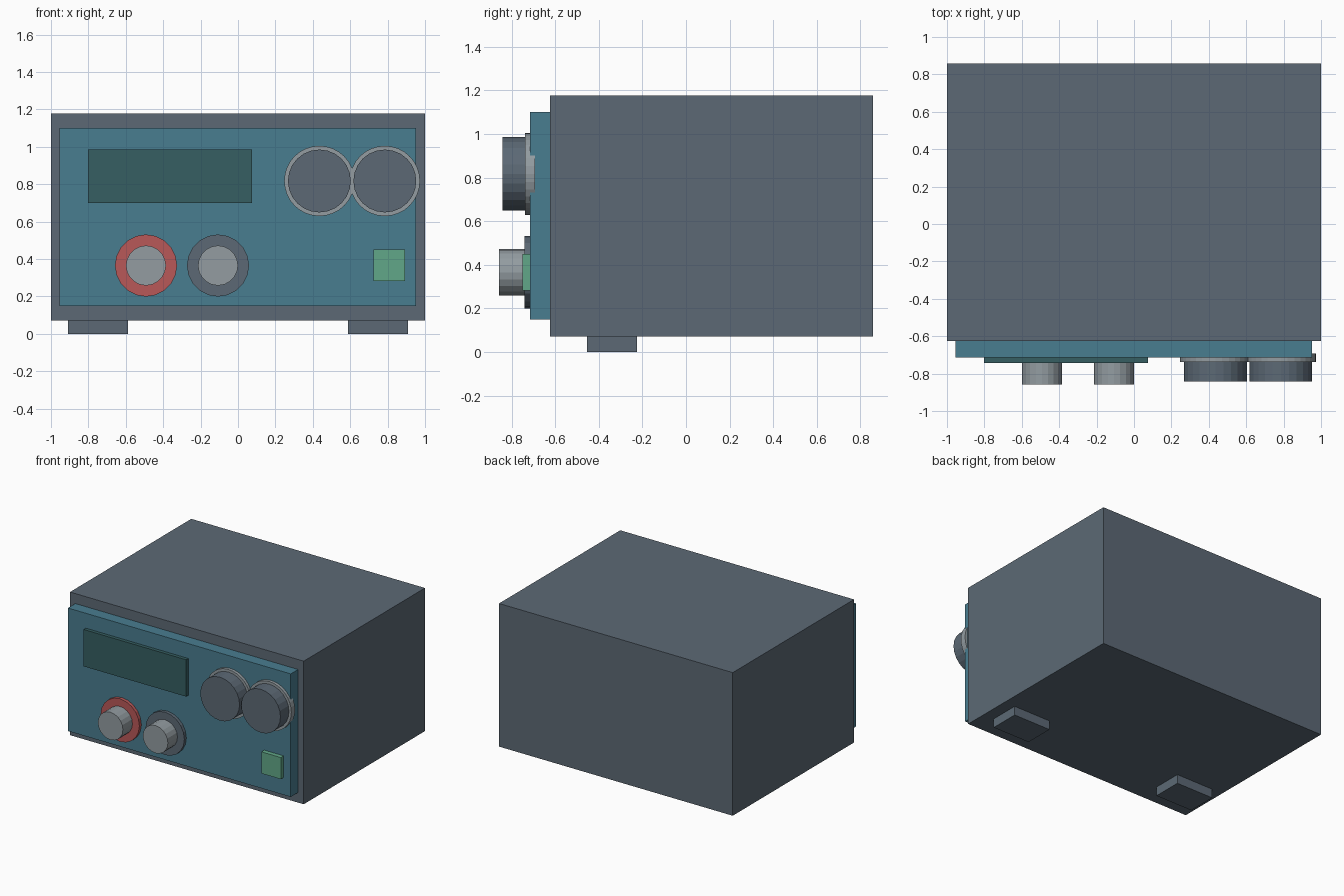
import bpy, math

if "Cube" in bpy.data.objects:
    bpy.data.objects.remove(bpy.data.objects["Cube"])


def srgb(r, g, b):
    lin = lambda c: ((c / 255 + 0.055) / 1.055) ** 2.4 if c > 10 else c / 3294.6
    return (lin(r), lin(g), lin(b), 1)


def material(name, rgb):
    m = bpy.data.materials.new(name)
    m.diffuse_color = srgb(*rgb)
    m.use_nodes = True
    m.node_tree.nodes["Principled BSDF"].inputs["Base Color"].default_value = m.diffuse_color
    return m


slate = material("slate grey", (92, 105, 117))
teal = material("panel teal", (73, 125, 144))
glass = material("dark green glass", (54, 95, 98))
red = material("red", (184, 88, 88))
silver = material("light grey", (147, 156, 161))
green = material("green", (97, 167, 136))


def box(name, mat, x, y, z):
    """Box from (min, max) ranges."""
    bpy.ops.mesh.primitive_cube_add(size=1, location=[sum(r) / 2 for r in (x, y, z)])
    ob = bpy.context.object
    ob.name = name
    ob.scale = [r[1] - r[0] for r in (x, y, z)]
    bpy.ops.object.transform_apply(location=False, rotation=False, scale=True)
    ob.data.materials.append(mat)


def disc(name, mat, x, z, radius, y, sides=20):
    """Cylinder lying along y between the two y values."""
    bpy.ops.mesh.primitive_cylinder_add(
        vertices=sides, radius=radius, depth=y[1] - y[0],
        location=(x, sum(y) / 2, z), rotation=(math.pi / 2, 0, 0))
    ob = bpy.context.object
    ob.name = name
    ob.data.materials.append(mat)


# Case, front panel and feet
box("case", slate, (-1, 1), (-0.625, 0.857), (0.07, 1.177))
box("front_panel", teal, (-0.955, 0.952), (-0.715, -0.62), (0.148, 1.1))
for side, x in (("left", -0.748), ("right", 0.748)):
    box(side + "_foot", slate, (x - 0.16, x + 0.16), (-0.455, -0.225), (0, 0.075))

# Display and power button
box("display", glass, (-0.802, 0.075), (-0.742, -0.70), (0.70, 0.985))
box("power_button", green, (0.725, 0.892), (-0.75, -0.70), (0.283, 0.45))

# Large dials with light rims
for side, x in (("left", 0.435), ("right", 0.785)):
    disc(side + "_dial_rim", silver, x, 0.817, 0.188, (-0.738, -0.692), 32)
    disc(side + "_dial", slate, x, 0.817, 0.168, (-0.842, -0.72), 24)

# Terminals with coloured collars
for side, x, mat in (("left", -0.492, red), ("right", -0.107, slate)):
    disc(side + "_collar", mat, x, 0.365, 0.166, (-0.74, -0.70))
    disc(side + "_terminal", silver, x, 0.365, 0.107, (-0.857, -0.72))
